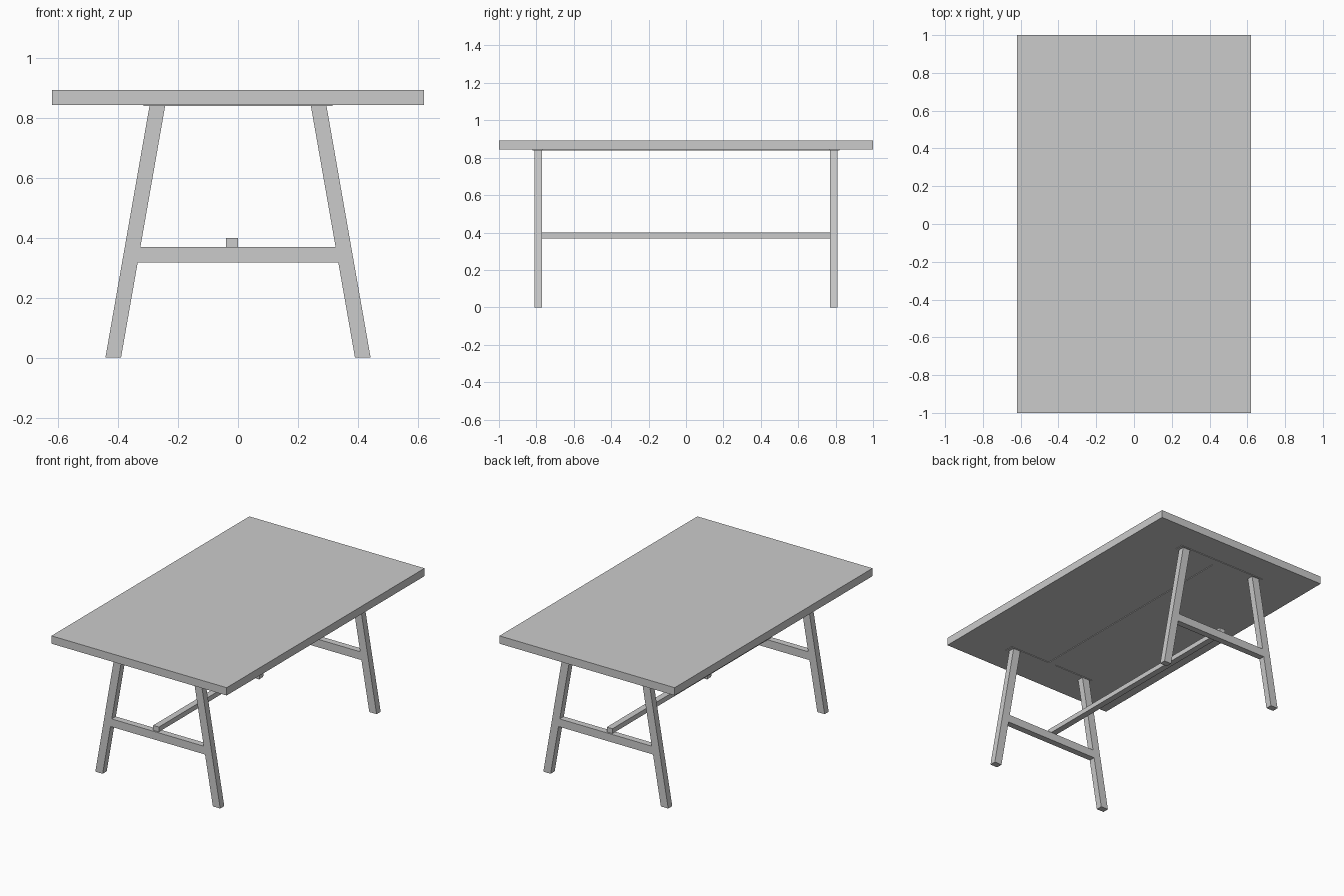
import bpy, bmesh

if "Cube" in bpy.data.objects:
    bpy.data.objects.remove(bpy.data.objects["Cube"])


def prism(name, profile, y0, y1):
    """Extrude an x-z outline from y0 to y1."""
    bm = bmesh.new()
    face = bm.faces.new([bm.verts.new((x, y0, z)) for x, z in profile])
    new = bmesh.ops.extrude_face_region(bm, geom=[face])["geom"]
    verts = [g for g in new if isinstance(g, bmesh.types.BMVert)]
    bmesh.ops.translate(bm, verts=verts, vec=(0, y1 - y0, 0))
    bmesh.ops.recalc_face_normals(bm, faces=bm.faces)
    mesh = bpy.data.meshes.new(name)
    bm.to_mesh(mesh)
    bm.free()
    obj = bpy.data.objects.new(name, mesh)
    bpy.context.collection.objects.link(obj)
    return obj


def box(name, x0, x1, y0, y1, z0, z1):
    return prism(name, [(x0, z0), (x1, z0), (x1, z1), (x0, z1)], y0, y1)


TOP_Z, PLATE_Z = 0.843, 0.839


def inner_x(z):
    """Inner edge of the splayed leg at height z."""
    return 0.390 - 0.147 * z / PLATE_Z


# Table top
box("table_top", -0.62, 0.62, -1, 1, TOP_Z, 0.893)

# Thin mounting frame under the top
box("centre_mounting_strip", -0.025, 0.025, -0.765, 0.765, PLATE_Z, TOP_Z)

for end, s in (("front", -1), ("back", 1)):
    y0, y1 = sorted((s * 0.77, s * 0.811))
    p0, p1 = sorted((s * 0.765, s * 0.82))
    box(end + "_mounting_plate", -0.315, 0.315, p0, p1, PLATE_Z, TOP_Z)

    # Splayed legs
    for side, m in (("left", -1), ("right", 1)):
        outline = [(m * (inner_x(z) + w), z)
                   for z, w in ((0, 0), (0, 0.052), (PLATE_Z, 0.052), (PLATE_Z, 0))]
        prism(f"{end}_{side}_leg", outline, y0, y1)

    # Cross rail between the legs, ends cut to the leg angle
    lo, hi = 0.317, 0.368
    prism(end + "_cross_rail",
          [(-inner_x(lo), lo), (inner_x(lo), lo), (inner_x(hi), hi), (-inner_x(hi), hi)],
          y0, y1)

# Long stretcher resting on the cross rails, slightly off centre
box("long_stretcher", -0.04, 0.0, -0.80, 0.80, 0.368, 0.399)
